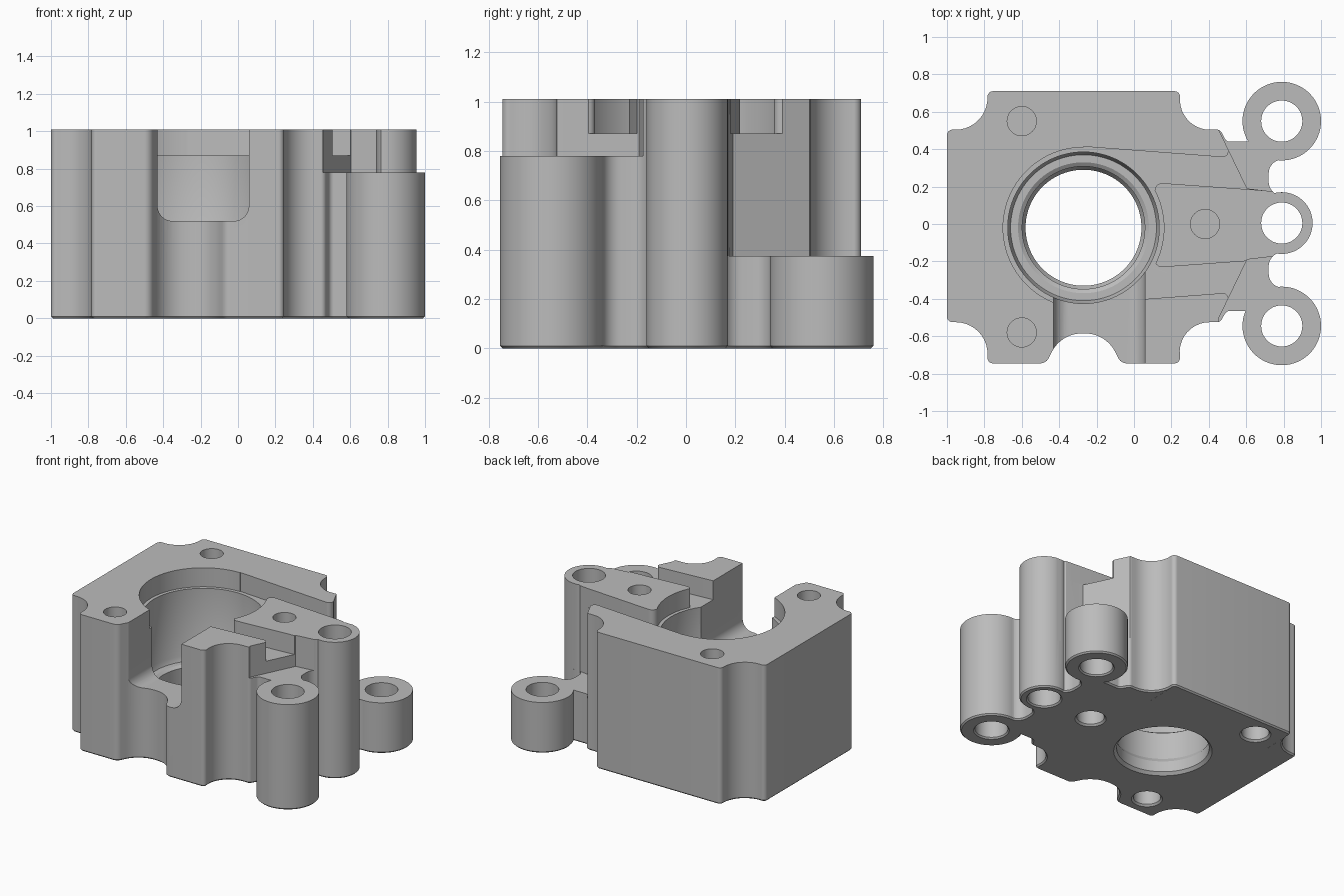
import bpy, bmesh
from math import pi, cos, sin, tan, radians
from mathutils import Vector

old = bpy.data.objects.get("Cube")
if old:
    bpy.data.objects.remove(old, do_unlink=True)

TOP = 1.01
OVER = 1.2

grey = bpy.data.materials.new("cast grey")
grey.use_nodes = True
grey.diffuse_color = (0.5, 0.5, 0.5, 1)
grey.node_tree.nodes["Principled BSDF"].inputs["Base Color"].default_value = (0.5, 0.5, 0.5, 1)


def rounded(corners, steps=10):
    """Polygon from (x, y, radius) corners, each rounded by a tangent arc."""
    out = []
    n = len(corners)
    for i, (x, y, r) in enumerate(corners):
        p = Vector((x, y))
        if r == 0:
            out.append(p)
            continue
        a = (Vector(corners[i - 1][:2]) - p).normalized()
        b = (Vector(corners[(i + 1) % n][:2]) - p).normalized()
        half = a.angle(b) / 2
        centre = p + (a + b).normalized() * (r / sin(half))
        start = p + a * (r / tan(half)) - centre
        end = p + b * (r / tan(half)) - centre
        turn = start.angle_signed(end)
        for k in range(steps + 1):
            t = -turn * k / steps
            out.append(centre + Vector((start.x * cos(t) - start.y * sin(t),
                                        start.x * sin(t) + start.y * cos(t))))
    return out


def finish(name, bm):
    bmesh.ops.recalc_face_normals(bm, faces=bm.faces)
    mesh = bpy.data.meshes.new(name)
    bm.to_mesh(mesh)
    bm.free()
    obj = bpy.data.objects.new(name, mesh)
    bpy.context.collection.objects.link(obj)
    mesh.materials.append(grey)
    return obj


def prism(name, points, low, high, chamfer=0, along_y=False):
    """Extrude a flat outline along z, or an x-z outline along y."""
    bm = bmesh.new()
    place = (lambda p: (p[0], low, p[1])) if along_y else (lambda p: (p[0], p[1], low))
    face = bm.faces.new([bm.verts.new(place(p)) for p in points])
    rim = list(face.edges)
    move = Vector((0, high - low, 0)) if along_y else Vector((0, 0, high - low))
    new = bmesh.ops.extrude_face_region(bm, geom=[face], use_keep_orig=True)
    bmesh.ops.translate(bm, vec=move, verts=[v for v in new["geom"] if isinstance(v, bmesh.types.BMVert)])
    bmesh.ops.recalc_face_normals(bm, faces=bm.faces)
    if chamfer:
        bmesh.ops.bevel(bm, geom=rim, offset=chamfer, segments=1, affect='EDGES')
    return finish(name, bm)


def turned(name, x, y, profile, sides=64):
    """Solid of revolution from (radius, z) pairs, closed by flat ends."""
    bm = bmesh.new()
    rings = [[bm.verts.new((x + r * cos(2 * pi * i / sides), y + r * sin(2 * pi * i / sides), z))
              for i in range(sides)] for r, z in profile]
    for a, b in zip(rings, rings[1:]):
        for i in range(sides):
            j = (i + 1) % sides
            bm.faces.new((a[i], a[j], b[j], b[i]))
    bm.faces.new(rings[0])
    bm.faces.new(rings[-1])
    return finish(name, bm)


def combine(target, tool, operation):
    mod = target.modifiers.new(tool.name, 'BOOLEAN')
    mod.operation = operation
    mod.solver = 'EXACT'
    mod.object = tool
    bpy.context.view_layer.objects.active = target
    bpy.ops.object.modifier_apply(modifier=mod.name)
    bpy.data.objects.remove(tool, do_unlink=True)


# Block outline with scalloped corners, front scallop and necks to the bosses
outline = rounded([
    (-1, -.525, .03), (-.775, -.525, .17), (-.785, -.745, .03),
    (-.47, -.745, .05), (-.39, -.585, .18), (-.15, -.585, .18), (-.07, -.745, .05),
    (.25, -.745, .03), (.225, -.525, .16), (.46, -.525, .03), (.495, -.465, .03),
    (.62, -.465, 0), (.79, -.5, 0), (.79, -.34, 0), (.72, -.335, .075), (.72, -.17, .075),
    (.79, -.15, 0), (.79, .15, 0),
    (.72, .17, .075), (.72, .335, .075), (.79, .345, 0), (.79, .5, 0), (.62, .44, 0),
    (.495, .44, .03), (.46, .505, .03), (.225, .5, .16), (.25, .71, .03),
    (-.785, .71, .03), (-.775, .5, .17), (-1, .505, .03)])
body = prism("housing", outline, 0, TOP, chamfer=.01)

# Three round bosses
bosses = [("front_boss", .79, -.545, .21), ("middle_boss", .79, .005, .165), ("back_boss", .79, .55, .21)]
for name, x, y, r in bosses:
    combine(body, turned(name, x, y, [(r - .01, 0), (r, .01), (r, TOP)]), 'UNION')

# Lowered webs beside the middle arm, and slots between arm and walls
for side, s, floor in (("front", -1, .78), ("back", 1, .375)):
    web = [(.605, .19), (.79, .168), (1.1, .168), (1.1, .9), (.455, .9), (.455, .5)]
    combine(body, prism(side + "_web_cut", [(x, s * y) for x, y in web], floor, OVER), 'DIFFERENCE')
    slot = rounded([(-.27, .42, 0), (.495, .362, .03), (.53, .46, 0), (.7, .46, 0),
                    (.7, .185, 0), (.105, .228, .04), (.13, .03, 0), (-.27, .03, 0)])
    combine(body, prism(side + "_slot_cut", [(x, s * y - .006) for x, y in slot], .87, OVER), 'DIFFERENCE')

# Front window
window = rounded([(-.43, .52, .08), (.058, .52, .08), (.058, OVER, 0), (-.43, OVER, 0)])
combine(body, prism("window_cut", window, -1, -.1, along_y=True), 'DIFFERENCE')

# Stepped main bore
bore = [(.35, -.02), (.31, .02), (.31, .1), (.328, .13), (.328, .33), (.35, .345),
        (.39, .345), (.405, .38), (.405, .87), (.43, .87), (.43, OVER)]
combine(body, turned("bore_cut", -.27, -.02, bore, 96), 'DIFFERENCE')

# Boss holes and blind screw holes
for name, x, y, r in bosses:
    combine(body, turned(name + "_hole", x, y, [(.14, -.02), (.11, .01), (.11, OVER)], 48), 'DIFFERENCE')
for x, y in ((-.6, .55), (-.6, -.58), (.38, 0)):
    combine(body, turned("screw_hole", x, y, [(.078, .6), (.078, OVER)], 40), 'DIFFERENCE')
    combine(body, turned("pin_hole", x, y, [(.125, -.02), (.092, .013), (.092, .4)], 40), 'DIFFERENCE')

# Smooth curved walls, crisp edges
bpy.ops.object.select_all(action='DESELECT')
body.select_set(True)
bpy.context.view_layer.objects.active = body
bpy.ops.object.shade_smooth_by_angle(angle=radians(25))
